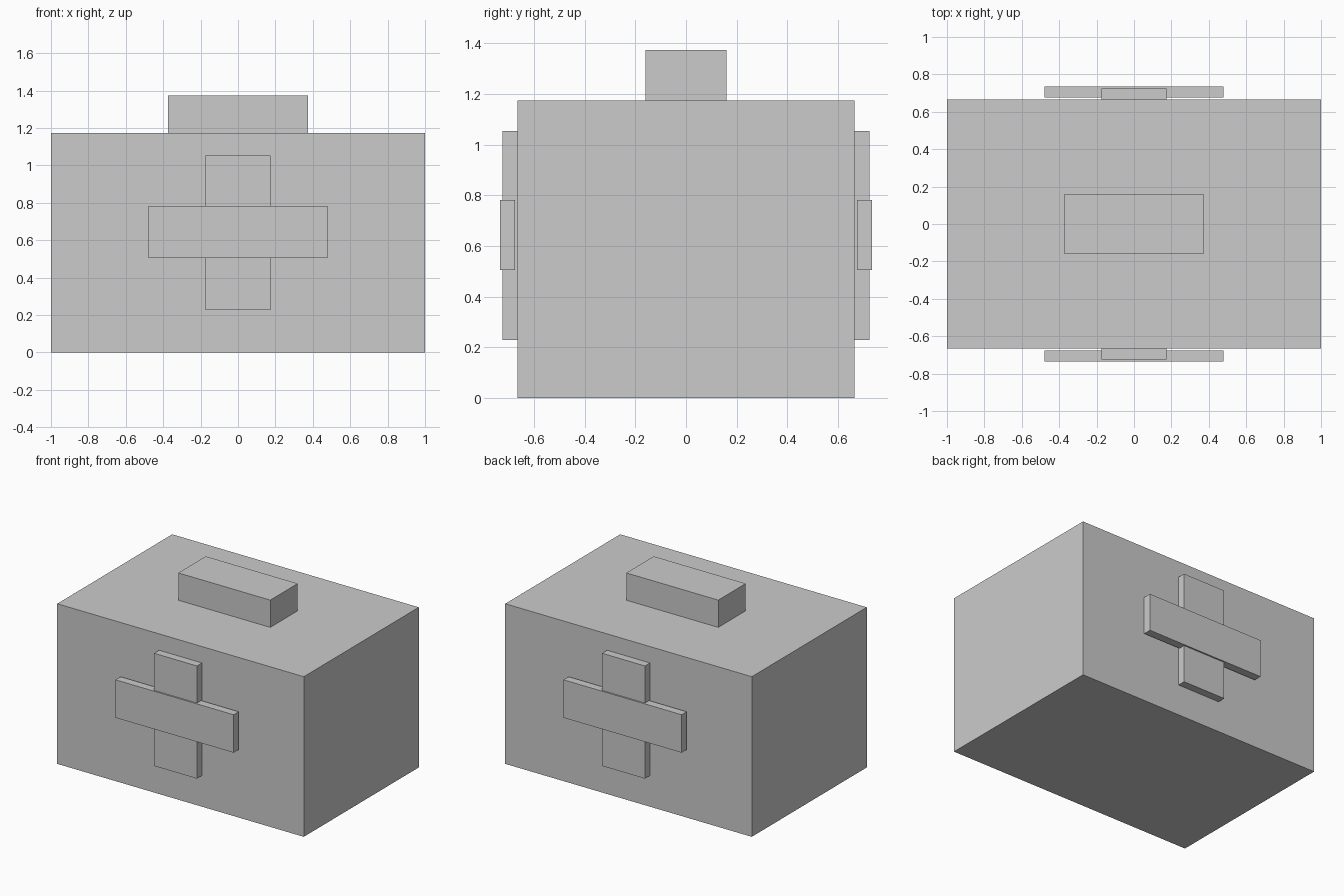
import bpy

cube = bpy.data.objects.get("Cube")
if cube:
    bpy.data.objects.remove(cube, do_unlink=True)

GREY = (0.6, 0.6, 0.6, 1.0)
grey = bpy.data.materials.new("plain grey")
grey.use_nodes = True
grey.diffuse_color = GREY
grey.node_tree.nodes["Principled BSDF"].inputs["Base Color"].default_value = GREY


def box(name, half_width, y_range, z_range):
    """Axis-aligned box, centred on x."""
    (y0, y1), (z0, z1) = y_range, z_range
    bpy.ops.mesh.primitive_cube_add(size=1, location=(0, (y0 + y1) / 2, (z0 + z1) / 2))
    obj = bpy.context.object
    obj.name = name
    obj.data.name = name
    obj.scale = (2 * half_width, y1 - y0, z1 - z0)
    bpy.ops.object.transform_apply(location=False, rotation=False, scale=True)
    obj.data.materials.append(grey)
    return obj


# Main case and the handle block on its lid
box("case_body", 1.0, (-0.666, 0.666), (0, 1.174))
box("top_handle", 0.373, (-0.159, 0.159), (1.174, 1.374))

# Raised cross on the front and back: the crossbar sits just proud of the upright
for side, sign in (("front", -1), ("back", 1)):
    box(side + "_cross_upright", 0.174, sorted((sign * 0.664, sign * 0.724)), (0.228, 1.054))
    box(side + "_cross_bar", 0.479, sorted((sign * 0.676, sign * 0.735)), (0.504, 0.782))
